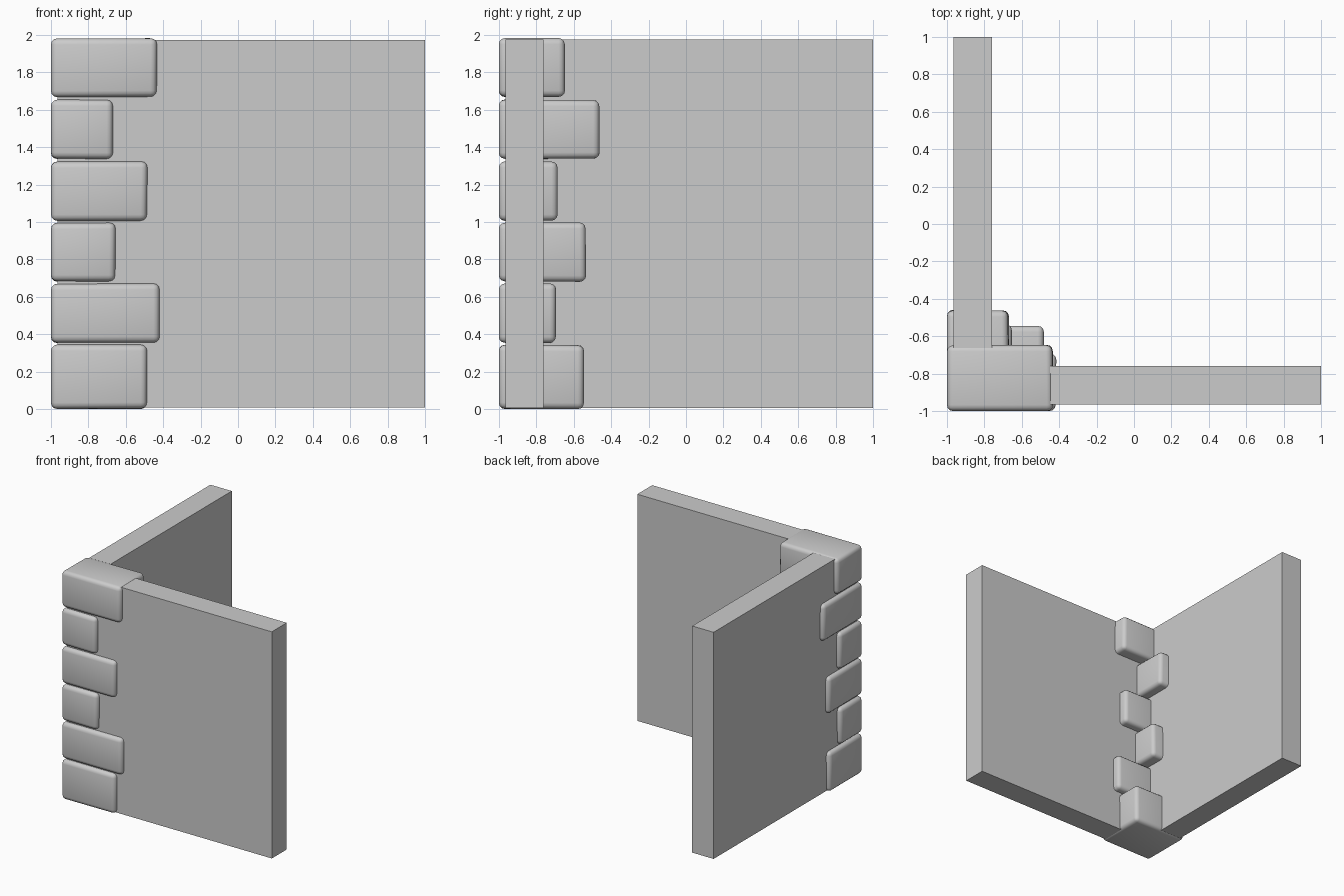
import bpy, bmesh, random

if "Cube" in bpy.data.objects:
    bpy.data.objects.remove(bpy.data.objects["Cube"])

random.seed(4)


def finish(name, bm):
    mesh = bpy.data.meshes.new(name)
    bmesh.ops.recalc_face_normals(bm, faces=bm.faces)
    bm.to_mesh(mesh)
    bm.free()
    obj = bpy.data.objects.new(name, mesh)
    bpy.context.collection.objects.link(obj)
    return obj


def box(lo, hi):
    bm = bmesh.new()
    bmesh.ops.create_cube(bm, size=1)
    for v in bm.verts:
        for i in range(3):
            v.co[i] = hi[i] if v.co[i] > 0 else lo[i]
    return bm


# Two plain walls meeting at the corner
finish("front_wall", box((-0.965, -0.965, 0.008), (1, -0.76, 1.974)))
finish("side_wall", box((-0.965, -0.76, 0.008), (-0.76, 1, 1.974)))

# Corner stones: x end, y end, bottom, top
stones = [
    (-0.48, -0.543, 0.0, 0.345),
    (-0.413, -0.69, 0.352, 0.672),
    (-0.65, -0.53, 0.68, 0.998),
    (-0.48, -0.683, 1.006, 1.325),
    (-0.667, -0.457, 1.336, 1.655),
    (-0.43, -0.645, 1.667, 1.983),
]
for n, (x, y, z0, z1) in enumerate(stones):
    bm = box((-1, -1, z0), (x, y, z1))
    # Slightly uneven free ends for a hand-cut look
    for v in bm.verts:
        if v.co.x > -0.99:
            v.co.x -= random.uniform(0, 0.008)
        if v.co.y > -0.99:
            v.co.y -= random.uniform(0, 0.008)
        v.co.z += random.uniform(0, 0.004) * (1 if v.co.z < (z0 + z1) / 2 else -1)
    bmesh.ops.bevel(bm, geom=bm.edges[:], offset=0.033, segments=3,
                    profile=0.5, affect='EDGES')
    for f in bm.faces:
        f.smooth = True
    finish(f"corner_stone_{n + 1}", bm)
